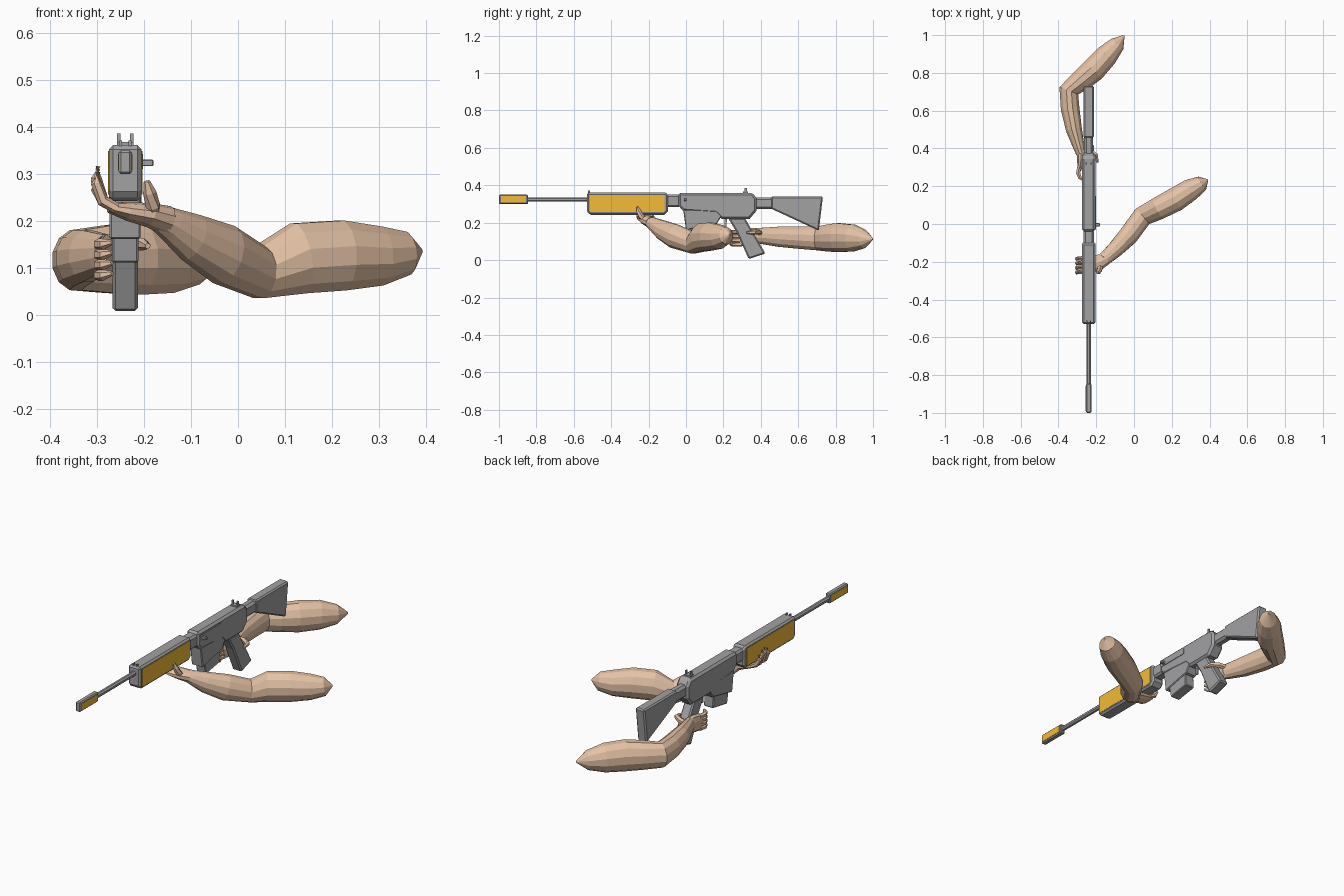
import bpy, bmesh, math
from mathutils import Vector

GX = -0.24  # centre line of the rifle


def material(name, color):
    m = bpy.data.materials.new(name)
    m.diffuse_color = (*color, 1)
    return m


SKIN = material("skin", (0.78, 0.54, 0.38))
ORANGE = material("orange", (0.9, 0.5, 0.04))
METAL = material("dark_metal", (0.36, 0.36, 0.37))


def finish(name, bm, mat):
    bmesh.ops.recalc_face_normals(bm, faces=bm.faces)
    me = bpy.data.meshes.new(name)
    bm.to_mesh(me)
    bm.free()
    me.materials.append(mat)
    ob = bpy.data.objects.new(name, me)
    bpy.context.collection.objects.link(ob)
    return ob


def prism(name, profile, half, bevel=0.0, mat=METAL, x=GX):
    """Side profile (y, z) extruded across x, with optional chamfer."""
    bm = bmesh.new()
    face = bm.faces.new([bm.verts.new((x - half, y, z)) for y, z in profile])
    ext = bmesh.ops.extrude_face_region(bm, geom=[face])
    moved = [v for v in ext["geom"] if isinstance(v, bmesh.types.BMVert)]
    bmesh.ops.translate(bm, verts=moved, vec=(2 * half, 0, 0))
    ob = finish(name, bm, mat)
    if bevel:
        mod = ob.modifiers.new("chamfer", "BEVEL")
        mod.width, mod.segments = bevel, 1
        mod.limit_method, mod.angle_limit = "ANGLE", math.radians(50)
    return ob


def box(name, y0, y1, z0, z1, half, bevel=0.0, mat=METAL, x=GX):
    return prism(name, [(y0, z0), (y1, z0), (y1, z1), (y0, z1)], half, bevel, mat, x)


def loft(name, rings, sides, mat=SKIN):
    """Tube through rings (x, y, z, side radius, up radius)."""
    bm = bmesh.new()
    pts = [Vector(r[:3]) for r in rings]
    loops = []
    for i, r in enumerate(rings):
        t = (pts[min(i + 1, len(pts) - 1)] - pts[max(i - 1, 0)]).normalized()
        side = t.cross(Vector((0, 0, 1))).normalized()
        up = side.cross(t)
        ru = r[4] if len(r) > 4 else r[3]
        loops.append([bm.verts.new(pts[i] + side * r[3] * math.cos(a) + up * ru * math.sin(a))
                      for a in (2 * math.pi * (k + 0.5) / sides for k in range(sides))])
    for a, b in zip(loops, loops[1:]):
        for k in range(sides):
            bm.faces.new((a[k], a[(k + 1) % sides], b[(k + 1) % sides], b[k]))
    bm.faces.new(loops[0])
    bm.faces.new(loops[-1])
    return finish(name, bm, mat)


def finger(name, pts, r=0.012):
    """Tapering six-sided finger with a blunt tip."""
    loft(name, [(*p, r * s) for p, s in zip(pts, (1, 1.05, 0.95, 0.45))], 6)


# barrel and muzzle
loft("barrel", [(GX, -0.86, 0.324, 0.013), (GX, -0.5, 0.324, 0.013)], 8, METAL)
box("muzzle", -1.0, -0.845, 0.299, 0.35, 0.014, 0.005)
# handguard and neck
prism("handguard", [(-0.53, 0.262), (-0.515, 0.242), (-0.115, 0.242), (-0.095, 0.262),
                    (-0.095, 0.35), (-0.11, 0.361), (-0.53, 0.361)], 0.035, 0.009)
box("neck", -0.11, -0.03, 0.283, 0.35, 0.028, 0.01)
# orange side panels on both sides
for s, label in ((-1, "left"), (1, "right")):
    box("handguard_panel_" + label, -0.512, -0.115, 0.256, 0.348, 0.0015, 0, ORANGE, GX + s * 0.035)
    box("muzzle_panel_" + label, -0.99, -0.857, 0.307, 0.342, 0.0015, 0, ORANGE, GX + s * 0.014)

# receiver with magazine well
prism("receiver", [(-0.04, 0.29), (-0.015, 0.262), (0.16, 0.25), (0.19, 0.22), (0.34, 0.22), (0.378, 0.265),
                   (0.378, 0.33), (0.355, 0.36), (-0.04, 0.36)], 0.035, 0.011)
prism("magazine_well", [(-0.015, 0.27), (0.0, 0.16), (0.165, 0.195), (0.19, 0.235), (0.17, 0.27)], 0.033, 0.004)
prism("magazine", [(0.02, 0.19), (0.035, 0.11), (0.155, 0.13), (0.15, 0.21)], 0.028, 0.004)
box("ejection_port", -0.03, 0.148, 0.31, 0.342, 0.002, 0, METAL, GX + 0.036)
box("charging_handle", -0.012, 0.004, 0.316, 0.33, 0.016, 0.002, METAL, GX + 0.044)
# pistol grip and trigger
prism("pistol_grip", [(0.225, 0.225), (0.315, 0.225), (0.335, 0.19), (0.425, 0.035), (0.335, 0.006), (0.27, 0.15)],
      0.0275, 0.007)
prism("trigger", [(0.205, 0.225), (0.22, 0.225), (0.215, 0.175), (0.205, 0.175)], 0.005)
# stock
box("stock_tube", 0.36, 0.47, 0.272, 0.336, 0.024, 0.012)
prism("stock", [(0.455, 0.275), (0.71, 0.157), (0.732, 0.34), (0.455, 0.34)], 0.027, 0.007)
# sights
box("rear_sight_base", 0.305, 0.332, 0.355, 0.367, 0.018)
for s in (-1, 1):
    box("rear_sight_post", 0.314, 0.325, 0.36, 0.386, 0.004, 0, METAL, GX + s * 0.014)
    box("front_sight_post", -0.523, -0.512, 0.355, 0.371, 0.003, 0, METAL, GX + s * 0.01)

# supporting arm
loft("support_arm", [
    (0.391, 0.234, 0.136, 0.004), (0.36, 0.215, 0.131, 0.042, 0.047), (0.30, 0.182, 0.125, 0.06, 0.065),
    (0.22, 0.13, 0.126, 0.066, 0.077), (0.13, 0.083, 0.12, 0.062, 0.078), (0.045, 0.04, 0.091, 0.056, 0.058),
    (-0.03, -0.062, 0.128, 0.054, 0.066), (-0.10, -0.135, 0.165, 0.044, 0.052), (-0.145, -0.175, 0.193, 0.038, 0.036),
    (-0.165, -0.19, 0.205, 0.036, 0.03)], 12)
loft("support_palm", [(-0.15, -0.185, 0.2, 0.034, 0.032), (-0.19, -0.205, 0.212, 0.044, 0.026),
                      (-0.235, -0.215, 0.22, 0.046, 0.02), (-0.275, -0.218, 0.228, 0.044, 0.011)], 10)
for i in range(4):
    y, h = -0.252 + 0.024 * i, (0.0, 0.012, 0.006, -0.012)[i]
    finger("support_finger", [(-0.258, y, 0.226), (-0.287, y - 0.002, 0.242),
                              (-0.302, y - 0.004, 0.28 + h), (-0.298, y - 0.004, 0.304 + h)])
finger("support_thumb", [(-0.18, -0.215, 0.212), (-0.181, -0.24, 0.232),
                         (-0.188, -0.252, 0.26), (-0.194, -0.26, 0.284)], 0.015)

# trigger arm
loft("trigger_arm", [
    (-0.053, 0.998, 0.112, 0.004), (-0.088, 0.953, 0.113, 0.043, 0.05), (-0.145, 0.892, 0.118, 0.062, 0.074),
    (-0.215, 0.815, 0.12, 0.066, 0.08), (-0.28, 0.76, 0.118, 0.06, 0.074), (-0.345, 0.705, 0.116, 0.055, 0.066),
    (-0.338, 0.61, 0.12, 0.051, 0.062), (-0.318, 0.5, 0.125, 0.044, 0.056), (-0.29, 0.4, 0.13, 0.03, 0.044),
    (-0.28, 0.37, 0.132, 0.026, 0.04)], 12)
loft("trigger_palm", [(-0.281, 0.39, 0.132, 0.026, 0.038), (-0.28, 0.35, 0.126, 0.022, 0.046),
                      (-0.284, 0.315, 0.12, 0.017, 0.046), (-0.29, 0.285, 0.116, 0.011, 0.042)], 10)
for i in range(4):
    z, x = 0.15 - 0.022 * i, -0.29
    finger("trigger_finger", [(x, 0.3, z), (x - 0.006, 0.27, z), (x + 0.004, 0.245, z), (x + 0.022, 0.232, z + 0.004)])
finger("trigger_thumb", [(-0.27, 0.395, 0.146), (-0.235, 0.388, 0.15),
                         (-0.202, 0.365, 0.15), (-0.192, 0.325, 0.146)], 0.014)
